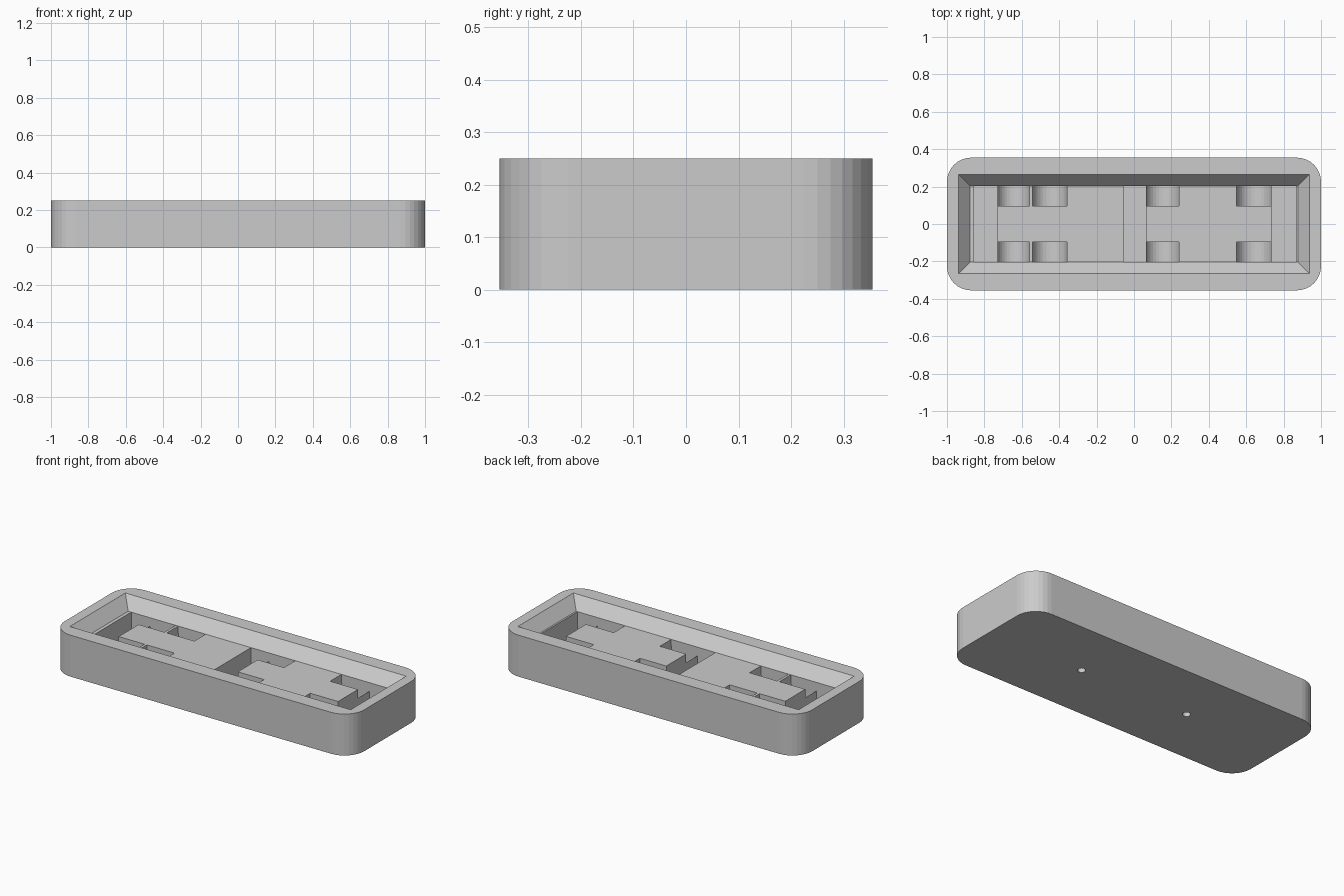
import bpy, bmesh
from math import pi, sin, cos

if "Cube" in bpy.data.objects:
    bpy.data.objects.remove(bpy.data.objects["Cube"])


def prism(name, bottom, top):
    """Closed solid between two matching rings of 3D points."""
    bm = bmesh.new()
    lo = [bm.verts.new(p) for p in bottom]
    hi = [bm.verts.new(p) for p in top]
    bm.faces.new(lo)
    bm.faces.new(hi)
    n = len(lo)
    for i in range(n):
        j = (i + 1) % n
        bm.faces.new((lo[i], lo[j], hi[j], hi[i]))
    bmesh.ops.recalc_face_normals(bm, faces=bm.faces)
    mesh = bpy.data.meshes.new(name)
    bm.to_mesh(mesh)
    bm.free()
    obj = bpy.data.objects.new(name, mesh)
    bpy.context.collection.objects.link(obj)
    return obj


def rect(x0, x1, y, z):
    return [(x0, -y, z), (x1, -y, z), (x1, y, z), (x0, y, z)]


def cut(target, cutter):
    mod = target.modifiers.new(cutter.name, 'BOOLEAN')
    mod.operation = 'DIFFERENCE'
    mod.solver = 'EXACT'
    mod.object = cutter
    bpy.context.view_layer.objects.active = target
    bpy.ops.object.modifier_apply(modifier=mod.name)
    bpy.data.objects.remove(cutter)


# Rounded outer body
HX, HY, H, R, SEG = 1.0, 0.355, 0.25, 0.13, 8
ring = []
for k, (sx, sy) in enumerate([(1, 1), (-1, 1), (-1, -1), (1, -1)]):
    for i in range(SEG + 1):
        a = (k + i / SEG) * pi / 2
        ring.append((sx * (HX - R) + R * cos(a), sy * (HY - R) + R * sin(a)))
body = prism("tray_body", [(x, y, 0) for x, y in ring], [(x, y, H) for x, y in ring])

# Tapered recess in the top, carried a little past the rim
LEDGE, FLOOR, IY = 0.18, 0.05, 0.203
slope = 0.062 / (H - LEDGE)
e = slope * 0.02
cut(body, prism("recess_cutter", rect(-0.876, 0.876, IY, LEDGE),
                rect(-0.938 - e, 0.938 + e, 0.265 + e, H + 0.02)))

# Deep cross pockets at the ends and in the middle
for x0, x1 in [(-0.855, -0.73), (-0.055, 0.065), (0.735, 0.866)]:
    cut(body, prism("pocket_cutter", rect(x0, x1, IY, FLOOR), rect(x0, x1, IY, 0.2)))

# Round-bottomed slots along both long walls
for cx, r in [(-0.645, 0.087), (-0.45, 0.092), (0.152, 0.089), (0.643, 0.094)]:
    prof = [(cx - r, 0.2)]
    for i in range(17):
        a = pi + pi * i / 16
        prof.append((cx + r * cos(a), 0.147 + r * sin(a)))
    prof.append((cx + r, 0.2))
    for s in (-1, 1):
        cut(body, prism("slot_cutter", [(x, s * 0.095, z) for x, z in prof],
                        [(x, s * IY, z) for x, z in prof]))

# Blind screw holes underneath
for cx in (-0.365, 0.365):
    circle = [(cx + 0.022 * cos(i * pi / 12), 0.022 * sin(i * pi / 12)) for i in range(24)]
    cut(body, prism("hole_cutter", [(x, y, -0.02) for x, y in circle],
                    [(x, y, 0.1) for x, y in circle]))
